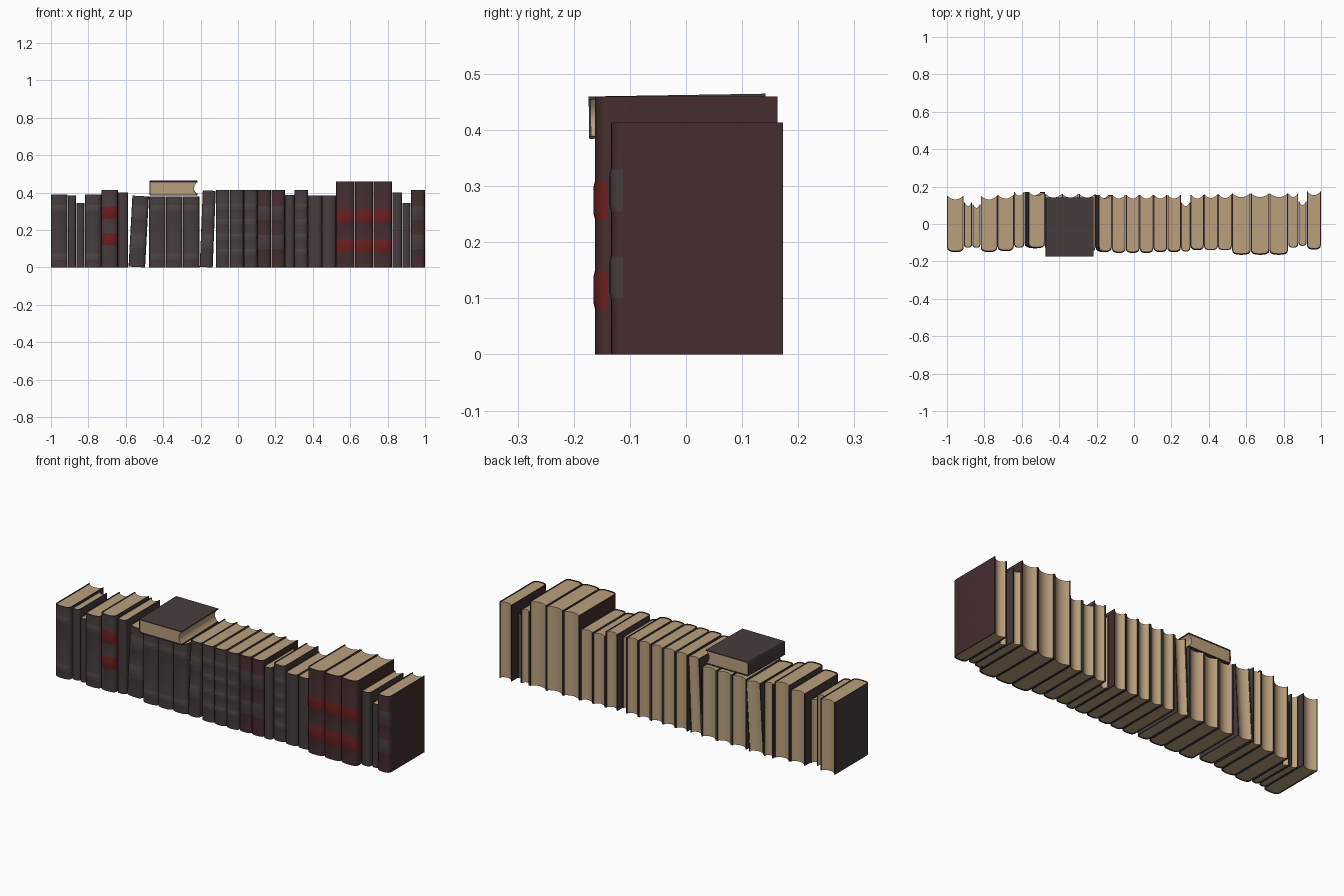
import bpy, bmesh, math
from mathutils import Matrix

if "Cube" in bpy.data.objects:
    bpy.data.objects.remove(bpy.data.objects["Cube"])


def material(name, rgb):
    m = bpy.data.materials.new(name)
    m.diffuse_color = (*[(c / 255) ** 2.2 for c in rgb], 1)
    m.use_nodes = True
    m.node_tree.nodes["Principled BSDF"].inputs["Base Color"].default_value = m.diffuse_color
    return m


GREY = material("charcoal leather", (72, 62, 63))
LIGHT = material("lighter charcoal band", (80, 71, 71))
MAROON = material("dark maroon leather", (71, 49, 50))
RED = material("red band", (106, 36, 36))
PAPER = material("aged paper", (184, 158, 124))

T = 0.005      # board thickness
ARC = 8        # spine segments


def make_object(name, bm, mats, matrix):
    bmesh.ops.recalc_face_normals(bm, faces=bm.faces)
    me = bpy.data.meshes.new(name)
    bm.to_mesh(me)
    bm.free()
    for m in mats:
        me.materials.append(m)
    ob = bpy.data.objects.new(name, me)
    bpy.context.collection.objects.link(ob)
    ob.matrix_world = matrix
    for o in bpy.context.selected_objects:
        o.select_set(False)
    ob.select_set(True)
    bpy.context.view_layer.objects.active = ob
    bpy.ops.object.shade_smooth_by_angle(angle=math.radians(40))


def u_profile(h, y0, y1, d, bulge=0.0):
    """Open outline: board, rounded spine, board."""
    pts = [(-h, y1)]
    for i in range(ARC + 1):
        a = math.pi * i / ARC
        c, s = math.cos(a), max(math.sin(a), 0.0)
        x = -h * math.copysign(abs(c) ** 0.75, c)
        pts.append((x, y0 + d - d * s ** 0.75 - bulge * s))
    return pts + [(h, y1)]


def book(name, w, y0, y1, height, cover, band, bands, d, matrix):
    h = w / 2 - 0.0008
    y0 += 0.003
    # heights of the spine rows: every band has a raised middle
    levels = {0.0: 0, height: 0}
    for a, b in bands:
        levels.update({a: 0, b: 0, a + 0.012: 0.003, b - 0.012: 0.003})
    zs = sorted(levels)
    # cover shell
    bm = bmesh.new()
    outer = [[bm.verts.new((x, y, z)) for x, y in u_profile(h, y0, y1, d, levels[z])] for z in zs]
    inner = [[bm.verts.new((x, y, z)) for x, y in u_profile(h - T, y0 + T, y1, d)] for z in zs]
    n = len(outer[0])
    for r in range(len(zs) - 1):
        mid = (zs[r] + zs[r + 1]) / 2
        in_band = any(a < mid < b for a, b in bands)
        for i in range(n - 1):
            f = bm.faces.new((outer[r][i], outer[r][i + 1], outer[r + 1][i + 1], outer[r + 1][i]))
            f.material_index = int(in_band and 0 < i < n - 2)
            bm.faces.new((inner[r][i], inner[r + 1][i], inner[r + 1][i + 1], inner[r][i + 1]))
        for i in (0, n - 1):
            bm.faces.new((outer[r][i], outer[r + 1][i], inner[r + 1][i], inner[r][i]))
    for r in (0, -1):
        for i in range(n - 1):
            bm.faces.new((outer[r][i], inner[r][i], inner[r][i + 1], outer[r][i + 1]))
    make_object(name + "_cover", bm, [cover, band], matrix)
    # page block with a hollow fore edge
    hp = h - T
    pts = u_profile(hp, y0 + T, y1 - 0.003, d)
    for i in range(1, 6):
        u = 1 - i / 3
        pts.append((hp * u, y1 - 0.003 - 0.016 * (1 - u * u)))
    bm = bmesh.new()
    base = bm.faces.new([bm.verts.new((x, y, 0.003)) for x, y in pts])
    top = bmesh.ops.extrude_face_region(bm, geom=[base], use_keep_orig=True)
    bmesh.ops.translate(bm, vec=(0, 0, height - 0.006),
                        verts=[v for v in top["geom"] if isinstance(v, bmesh.types.BMVert)])
    make_object(name + "_pages", bm, [PAPER], matrix)


def bands_at(size, *starts):
    return [(z, z + size) for z in starts]


# spine band layouts
HIGH = bands_at(0.075, 0.10, 0.255)
TALL = bands_at(0.07, 0.08, 0.24)
MID = bands_at(0.065, 0.12, 0.26)
LOW = bands_at(0.035, 0.04, 0.30)
RIBS = bands_at(0.03, 0.07, 0.15, 0.23, 0.31)

cursor = -1.0
number = 0


def stand(count, w, y0, y1, height, cover=GREY, band=LIGHT, bands=(), lean=0.0):
    """Put equal books side by side at the end of the row."""
    global cursor, number
    for _ in range(count):
        number += 1
        place = (Matrix.Translation((cursor + w / 2, 0, w / 2 * math.sin(lean)))
                 @ Matrix.Rotation(lean, 4, "Y"))
        book(f"standing_book_{number:02d}", w, y0, y1, height, cover, band, bands, 0.022, place)
        cursor += w + height * math.sin(lean)


# left group
stand(1, 0.09, -0.15, 0.15, 0.39, bands=LOW)
stand(1, 0.045, -0.13, 0.115, 0.385)
stand(1, 0.045, -0.13, 0.105, 0.345)
stand(1, 0.09, -0.15, 0.15, 0.39, bands=LOW)
stand(1, 0.088, -0.145, 0.155, 0.413, band=RED, bands=MID)
stand(1, 0.056, -0.13, 0.17, 0.40)
# three books between two leaning ones
stand(1, 0.09, -0.13, 0.17, 0.38, bands=HIGH, lean=0.054)
stand(3, 0.09, -0.15, 0.16, 0.38, bands=LOW)
stand(1, 0.071, -0.15, 0.155, 0.41, bands=HIGH, lean=0.04)
# ribbed set and maroon pair
stand(3, 0.074, -0.155, 0.155, 0.413, bands=RIBS)
stand(2, 0.0735, -0.15, 0.155, 0.413, MAROON, GREY, HIGH)
# mixed middle books
stand(1, 0.051, -0.15, 0.115, 0.388)
stand(1, 0.072, -0.14, 0.155, 0.413, bands=RIBS)
stand(2, 0.075, -0.143, 0.158, 0.385)
# tall red-banded set
stand(3, 0.1, -0.165, 0.163, 0.46, MAROON, RED, TALL)
# right end
stand(1, 0.055, -0.13, 0.163, 0.40)
stand(1, 0.045, -0.12, 0.12, 0.345)
stand(1, 1.0 - cursor, -0.137, 0.173, 0.413, MAROON, GREY, HIGH)

# book lying flat on top: spine to the left, slightly tipped
turn = Matrix(((0, 1, 0, 0), (0, 0, 1, 0), (1, 0, 0, 0), (0, 0, 0, 1)))
lying = Matrix.Translation((-0.347, -0.173, 0.422)) @ Matrix.Rotation(0.016, 4, "X") @ turn
book("lying_book", 0.077, -0.13, 0.13, 0.315, GREY, LIGHT, [], 0.004, lying)
